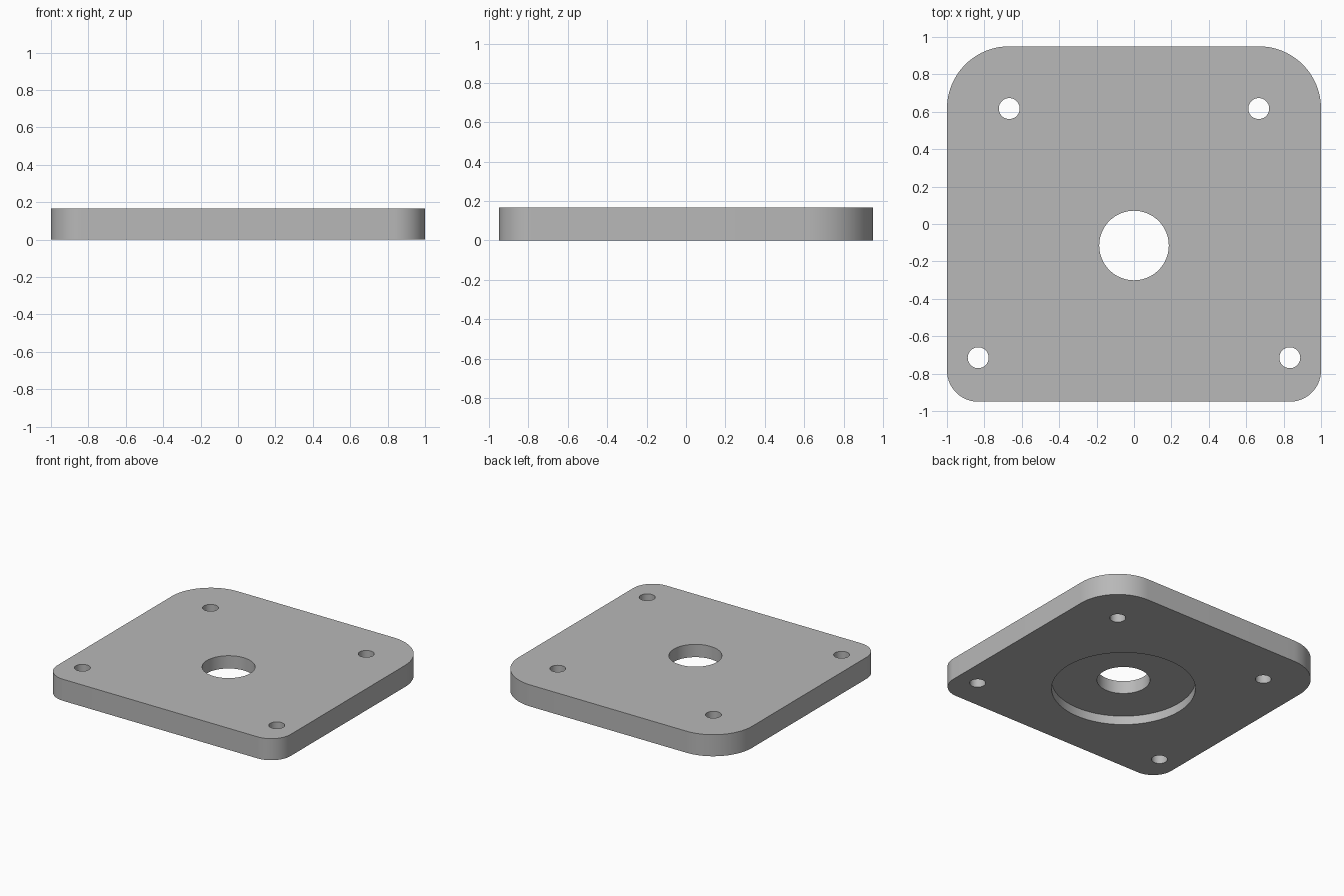
import bpy
import bmesh
from math import cos, sin, pi, radians

THICK = 0.167
HALF_X, HALF_Y = 1.0, 0.95
BORE_Y = -0.115

cube = bpy.data.objects.get("Cube")
if cube:
    bpy.data.objects.remove(cube, do_unlink=True)

grey = bpy.data.materials.new("plain_grey")
grey.use_nodes = True
colour = (0.48, 0.48, 0.48, 1)
grey.diffuse_color = colour
grey.node_tree.nodes["Principled BSDF"].inputs["Base Color"].default_value = colour


def prism(name, outline, z0, z1):
    """Extrude a closed outline from z0 up to z1."""
    bm = bmesh.new()
    base = bm.faces.new([bm.verts.new((x, y, z0)) for x, y in outline])
    top = bmesh.ops.extrude_face_region(bm, geom=[base])["geom"]
    verts = [v for v in top if isinstance(v, bmesh.types.BMVert)]
    bmesh.ops.translate(bm, vec=(0, 0, z1 - z0), verts=verts)
    bmesh.ops.recalc_face_normals(bm, faces=bm.faces)
    mesh = bpy.data.meshes.new(name)
    bm.to_mesh(mesh)
    bm.free()
    mesh.materials.append(grey)
    obj = bpy.data.objects.new(name, mesh)
    bpy.context.collection.objects.link(obj)
    return obj


def arc(cx, cy, r, start, sweep, steps):
    return [(cx + r * cos(start + sweep * i / steps),
             cy + r * sin(start + sweep * i / steps)) for i in range(steps + 1)]


def cut_round(target, name, x, y, r, z0, z1, sides):
    """Cut a round hole or pocket, hiding the cutter."""
    cutter = prism(name, arc(x, y, r, 0, 2 * pi, sides)[:-1], z0, z1)
    cutter.hide_render = True
    cutter.hide_viewport = True
    cutter.display_type = 'WIRE'
    mod = target.modifiers.new(name, 'BOOLEAN')
    mod.operation = 'DIFFERENCE'
    mod.solver = 'EXACT'
    mod.object = cutter
    return cutter


# Plate outline: large rounded back corners, small rounded front corners
outline = []
for k, (sx, sy, r) in enumerate([(1, 1, 0.333), (-1, 1, 0.333),
                                 (-1, -1, 0.167), (1, -1, 0.167)]):
    outline += arc(sx * (HALF_X - r), sy * (HALF_Y - r), r, k * pi / 2, pi / 2, 20)
plate = prism("mounting_plate", outline, 0, THICK)

# Centre bore, underside recess and four bolt holes
cutters = [
    cut_round(plate, "underside_recess_cutter", 0, BORE_Y, 0.505, -0.1, 0.068, 96),
    cut_round(plate, "centre_bore_cutter", 0, BORE_Y, 0.186, -0.2, 0.3, 64),
]
for side, sx in (("left", 1), ("right", -1)):
    for end, x, y in (("back", 0.667, 0.617), ("front", 0.833, -0.715)):
        cutters.append(cut_round(plate, f"{end}_{side}_bolt_hole_cutter",
                                 sx * x, y, 0.056, -0.1, 0.3, 40))

# Bake the cuts and drop the cutters
bpy.context.view_layer.update()
graph = bpy.context.evaluated_depsgraph_get()
finished = bpy.data.meshes.new_from_object(plate.evaluated_get(graph))
plate.modifiers.clear()
plate.data = finished
for cutter in cutters:
    bpy.data.objects.remove(cutter, do_unlink=True)

# Smooth round walls with crisp rims
bpy.ops.object.select_all(action='DESELECT')
plate.select_set(True)
bpy.context.view_layer.objects.active = plate
bpy.ops.object.shade_smooth_by_angle(angle=radians(30))
